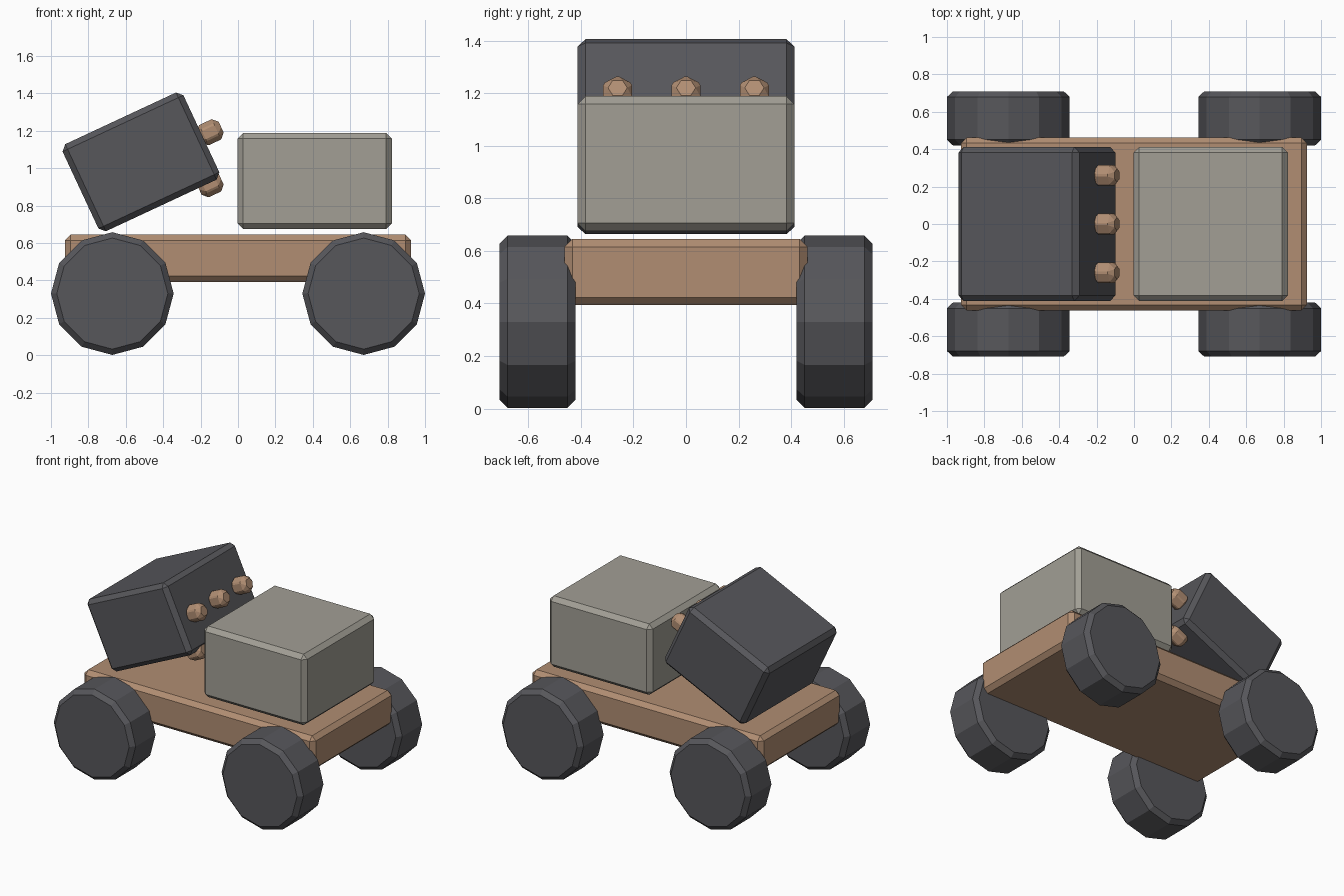
import bpy
from math import radians, sin, cos

if "Cube" in bpy.data.objects:
    bpy.data.objects.remove(bpy.data.objects["Cube"])


def make_mat(name, rgb):
    m = bpy.data.materials.new(name)
    m.diffuse_color = (*rgb, 1)
    m.use_nodes = True
    m.node_tree.nodes["Principled BSDF"].inputs["Base Color"].default_value = m.diffuse_color
    return m


BROWN = make_mat("brown", (0.44, 0.27, 0.17))
DARK = make_mat("dark", (0.095, 0.095, 0.105))
STONE = make_mat("stone", (0.36, 0.345, 0.30))
TILT = 25


def finish(name, mat, width):
    """Name, colour and chamfer the active object."""
    ob = bpy.context.object
    ob.name = name
    bpy.ops.object.transform_apply(location=False, rotation=True, scale=True)
    ob.data.materials.append(mat)
    bev = ob.modifiers.new("chamfer", "BEVEL")
    bev.width = width
    bev.segments = 1
    bev.limit_method = "ANGLE"
    bev.angle_limit = radians(40)
    return ob


def box(name, loc, size, mat, tilt=0):
    bpy.ops.mesh.primitive_cube_add(size=1, location=loc, rotation=(0, radians(-tilt), 0))
    bpy.context.object.scale = size
    return finish(name, mat, 0.03)


def cylinder(name, sides, radius, depth, loc, rot, mat, width):
    bpy.ops.mesh.primitive_cylinder_add(vertices=sides, radius=radius, depth=depth,
                                        location=loc, rotation=rot)
    return finish(name, mat, width)


# chassis slab and the two bodies on top
box("chassis", (0, 0, 0.519), (1.852, 0.924, 0.252), BROWN)
box("cargo_block", (0.41, 0, 0.932), (0.825, 0.824, 0.514), STONE)
box("tilted_block", (-0.519, 0, 1.034), (0.713, 0.824, 0.514), DARK, TILT)

# wheels
for sx, end in ((-1, "left"), (1, "right")):
    for sy, side in ((-1, "front"), (1, "back")):
        cylinder(f"wheel_{side}_{end}", 12, 0.328, 0.288,
                 (0.672 * sx, 0.565 * sy, 0.33), (radians(90), 0, 0), DARK, 0.03)

# two rows of pegs sticking out of the tilted block
LENGTH = 0.13
a = radians(TILT)
for row, tip_z in (("upper", 1.22), ("lower", 0.942)):
    for i, y in enumerate((-0.26, 0, 0.26)):
        loc = (-0.09 - cos(a) * LENGTH / 2, y, tip_z - sin(a) * LENGTH / 2)
        cylinder(f"{row}_peg_{i + 1}", 6, 0.069, LENGTH, loc,
                 (0, radians(90 - TILT), 0), BROWN, 0.028)
